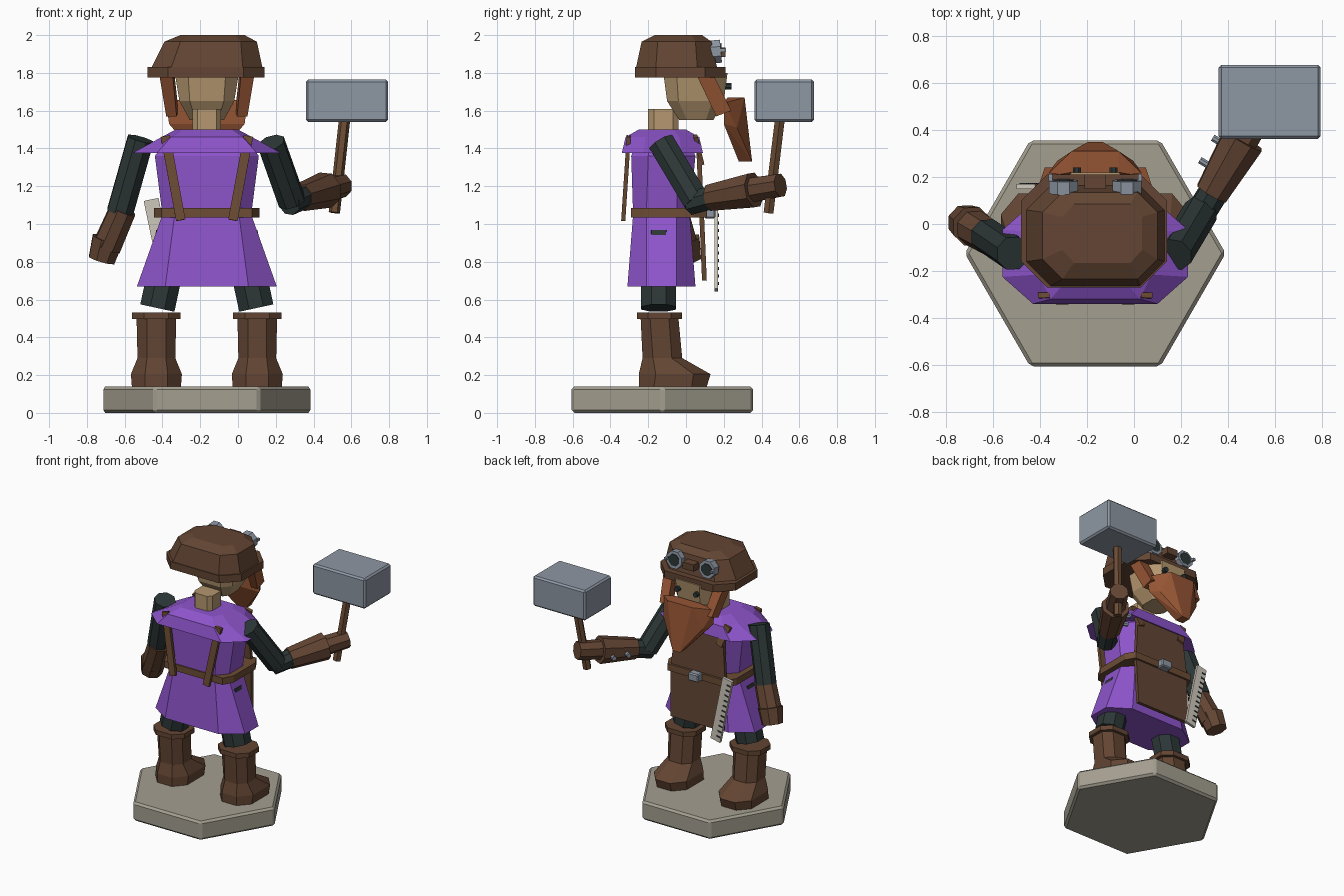
import bpy, bmesh, math
from mathutils import Vector, Matrix

if "Cube" in bpy.data.objects:
    bpy.data.objects.remove(bpy.data.objects["Cube"], do_unlink=True)

CX = -0.165  # body centre line


def material(name, r, g, b):
    m = bpy.data.materials.new(name)
    m.use_nodes = True
    m.diffuse_color = (r, g, b, 1)
    m.node_tree.nodes["Principled BSDF"].inputs["Base Color"].default_value = (r, g, b, 1)
    return m


LEATHER = material("brown leather", .125, .06, .033)
STRAP = material("strap brown", .15, .073, .035)
PURPLE = material("purple cloth", .27, .09, .60)
DARK = material("dark cloth", .026, .038, .038)
SKIN = material("skin", .46, .31, .16)
BEARD = material("ginger hair", .30, .09, .034)
METAL = material("grey metal", .27, .31, .37)
STONE = material("stone", .37, .345, .28)
BONE = material("pale ruler", .62, .58, .50)


def finish(name, bm, mat, bevel=0):
    bmesh.ops.recalc_face_normals(bm, faces=bm.faces)
    me = bpy.data.meshes.new(name)
    bm.to_mesh(me)
    bm.free()
    me.materials.append(mat)
    ob = bpy.data.objects.new(name, me)
    bpy.context.collection.objects.link(ob)
    if bevel:
        mod = ob.modifiers.new("bevel", 'BEVEL')
        mod.width, mod.segments = bevel, 1
    return ob


def loft(name, mat, rings):
    """Stack of chamfered rectangles: (cx, cy, z, half x, half y, flat x, flat y)."""
    bm = bmesh.new()
    loops = []
    for cx, cy, z, hx, hy, kx, ky in rings:
        pts = [(hx, ky), (kx, hy), (-kx, hy), (-hx, ky), (-hx, -ky), (-kx, -hy), (kx, -hy), (hx, -ky)]
        loops.append([bm.verts.new((cx + x, cy + y, z)) for x, y in pts])
    for a, b in zip(loops, loops[1:]):
        for i in range(8):
            j = (i + 1) % 8
            bm.faces.new((a[i], a[j], b[j], b[i]))
    bm.faces.new(loops[0][::-1])
    bm.faces.new(loops[-1])
    return finish(name, bm, mat)


def frame(p, q):
    """Matrix at the middle of p-q with its z axis along it."""
    p, q = Vector(p), Vector(q)
    z = (q - p).normalized()
    x = Vector((1, 0, 0))
    x = (x - z * x.dot(z)).normalized()
    rot = Matrix((x, z.cross(x), z)).transposed().to_4x4()
    return Matrix.Translation((p + q) / 2) @ rot, (q - p).length


def tube(name, mat, p, q, r1, r2=None, sides=8, bevel=0):
    m, length = frame(p, q)
    m = m @ Matrix.Rotation(math.pi / sides, 4, 'Z')
    bm = bmesh.new()
    bmesh.ops.create_cone(bm, cap_ends=True, segments=sides, radius1=r1,
                          radius2=r1 if r2 is None else r2, depth=length, matrix=m)
    return finish(name, bm, mat, bevel)


def bar(name, mat, p, q, w, d, bevel=0):
    m, length = frame(p, q)
    bm = bmesh.new()
    bmesh.ops.create_cube(bm, size=1, matrix=m @ Matrix.Diagonal((w, d, length, 1)))
    return finish(name, bm, mat, bevel)


def hull(name, mat, pts):
    bm = bmesh.new()
    for p in pts:
        bm.verts.new(p)
    bmesh.ops.convex_hull(bm, input=bm.verts)
    bmesh.ops.dissolve_limit(bm, angle_limit=.02, verts=bm.verts, edges=bm.edges)
    return finish(name, bm, mat)


# Hexagonal stand
tube("stand", STONE, (CX, -.125, 0), (CX, -.125, .14), .555, sides=6, bevel=.015)

# Legs and boots
for s, side in ((-1, "outer"), (1, "hammer_side")):
    x = CX + s * .267
    loft(side + "_boot", LEATHER, [
        (x, -.07, .14, .13, .18, .06, .10),
        (x, -.06, .205, .135, .19, .06, .10),
        (x, -.125, .29, .10, .105, .05, .05),
        (x, -.14, .50, .105, .10, .05, .05)])
    loft(side + "_boot_cuff", LEATHER, [
        (x, -.14, z, .128, .12, .065, .06) for z in (.497, .532)])
    tube(side + "_leg", DARK, (x - s * .005, -.145, .555), (x - s * .09, -.145, .95), .10)

# Tunic and shoulder cape
loft("tunic", PURPLE, [
    (CX, -.13, .67, .37, .18, .22, .08),
    (CX, -.13, 1.05, .235, .15, .17, .08),
    (CX, -.12, 1.36, .275, .17, .19, .08),
    (CX, -.125, 1.47, .20, .13, .15, .07)])
loft("shoulder_cape", PURPLE, [
    (CX, -.125, 1.375, .395, .215, .265, .10),
    (CX, -.125, 1.46, .24, .195, .19, .09),
    (CX, -.125, 1.50, .165, .125, .13, .06)])

# Apron, belt, buckle and straps
hw = .225
hull("apron", LEATHER, [(CX + s * w, y + t, z) for s in (-1, 1) for t in (0, .025)
                        for w, y, z in ((hw - .03, .055, 1.39), (hw, .07, 1.06))])
hull("apron_skirt", LEATHER, [(CX + s * w, y + t, z) for s in (-1, 1) for t in (0, .025)
                              for w, y, z in ((hw, .07, 1.06), (hw - .01, .085, .70))])
loft("belt", STRAP, [(CX, -.09, z, .28, .20, .24, .13) for z in (1.035, 1.085)])
bar("buckle", METAL, (CX, .125, 1.03), (CX, .125, 1.09), .085, .06, .008)
for s, side in ((-1, "outer"), (1, "hammer_side")):
    bar(side + "_back_strap", STRAP, (CX + s * .22, -.303, 1.465), (CX + s * .138, -.332, 1.02), .05, .022)
    bar(side + "_front_strap", STRAP, (CX + s * .22, .05, 1.465), (CX + s * .17, .085, 1.32), .05, .022)

# Ruler with tick marks
top, end = Vector((-.46, .16, 1.13)), Vector((-.36, .16, .65))
bar("ruler", BONE, end, top, .08, .02)
along = (top - end).normalized()
across = Vector((along.z, 0, -along.x))
for i in range(11):
    c = end + along * (.04 + i * .041) - across * .02 + Vector((0, .0105, 0))
    bar("ruler_tick", DARK, c - along * .005, c + along * .005, .03, .006)

# Neck and head
loft("neck", SKIN, [(CX, -.12, z, .075, .08, .05, .05) for z in (1.47, 1.61)])
loft("head", SKIN, [
    (CX, .055, 1.55, .09, .09, .06, .05),
    (CX, .05, 1.65, .145, .15, .09, .09),
    (CX, .05, 1.80, .17, .17, .10, .10)])

# Eyes, sideburns and beard
for s, side in ((-1, "outer"), (1, "hammer_side")):
    x = CX + s * .078
    tube(side + "_eye", DARK, (x, .20, 1.73), (x, .24, 1.73), .019)
    hull(side + "_sideburn", BEARD, [
        (CX + s * w, y, z) for y, z, a, b in (
            (.06, 1.78, .18, .25), (.15, 1.78, .17, .245),
            (.16, 1.57, .16, .215), (.24, 1.60, .15, .215)) for w in (a, b)])
hull("beard", BEARD, [(CX + s * x, y, z) for s in (-1, 1) for x, y, z in (
    (.10, .31, 1.67), (.10, .22, 1.67), (.215, .20, 1.64), (.20, .20, 1.53),
    (.16, .27, 1.51), (.03, .35, 1.33), (.03, .28, 1.33))])

# Cap with brim
loft("cap_brim", LEATHER, [(CX - .005, -.03, z, .31, .24, .20, .13) for z in (1.775, 1.83)])
loft("cap_crown", LEATHER, [
    (CX, -.05, 1.825, .295, .215, .19, .11),
    (CX + .02, -.05, 1.965, .245, .185, .16, .10),
    (CX + .03, -.04, 2.0, .17, .125, .12, .07)])

# Goggles
for s, side in ((-1, "outer"), (1, "hammer_side")):
    x = CX + s * .135
    tube(side + "_goggle_rim", METAL, (x, .13, 1.91), (x, .185, 1.915), .066)
    tube(side + "_goggle_lens", DARK, (x, .183, 1.915), (x, .189, 1.915), .046)
    bar(side + "_goggle_bolt", METAL, (x + s * .055, .18, 1.92), (x + s * .055, .212, 1.92), .018, .018)
bar("goggle_bridge", LEATHER, (CX, .18, 1.885), (CX, .18, 1.935), .09, .06)

# Free arm hanging down
tube("free_sleeve", DARK, (-.515, -.125, 1.45), (-.625, -.05, 1.06), .075)
tube("free_glove_cuff", LEATHER, (-.61, -.06, 1.075), (-.695, -.01, .88), .075, .08)
tube("free_hand", LEATHER, (-.69, -.01, .92), (-.722, .01, .81), .088, .075)

# Raised arm
tube("hammer_sleeve", DARK, (.175, -.13, 1.43), (.285, .055, 1.12), .076)
tube("hammer_forearm", DARK, (.27, .025, 1.11), (.36, .17, 1.15), .066)
tube("hammer_glove_cuff", LEATHER, (.33, .13, 1.14), (.465, .36, 1.18), .075, .098)
tube("hammer_hand", LEATHER, (.455, .345, 1.18), (.55, .50, 1.205), .07, .065)
for x, y in ((.30, .26), (.355, .355)):
    tube("glove_stud", METAL, (x - .02, y + .012, 1.15), (x + .04, y - .024, 1.15), .016)

# Hammer
tube("hammer_handle", STRAP, (.51, .437, 1.06), (.567, .50, 1.58), .03, sides=6)
bar("hammer_head", METAL, (.577, .52, 1.54), (.577, .52, 1.765), .435, .315, .012)
